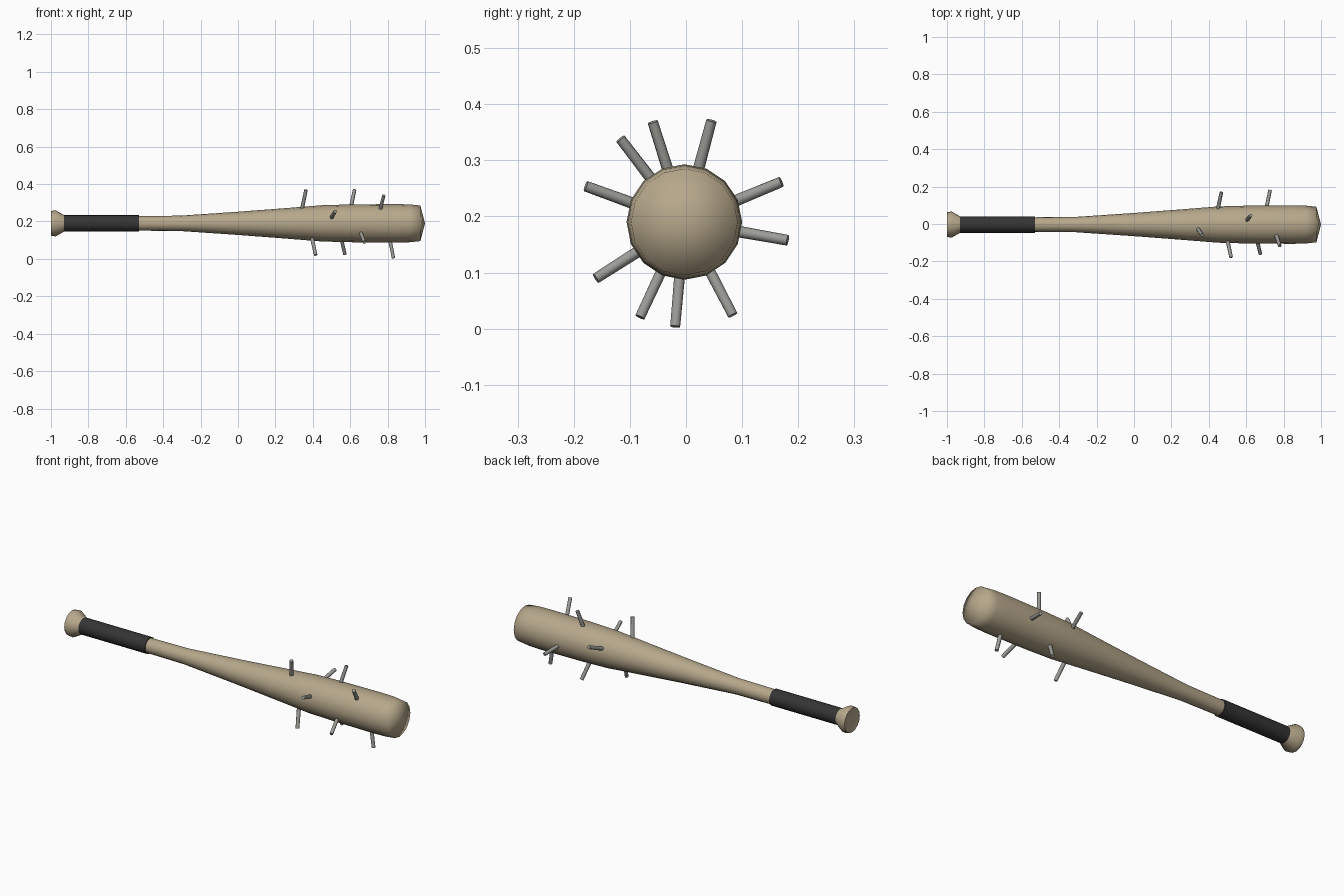
import bpy, bmesh, math
from mathutils import Vector

if "Cube" in bpy.data.objects:
    bpy.data.objects.remove(bpy.data.objects["Cube"])

CY, CZ = -0.003, 0.19   # bat axis runs along x


def material(name, color):
    m = bpy.data.materials.new(name)
    m.diffuse_color = (*color, 1)
    m.use_nodes = True
    m.node_tree.nodes["Principled BSDF"].inputs["Base Color"].default_value = m.diffuse_color
    return m


def lathe(name, profile, sides, mat, angle):
    """Spin (x, radius) pairs round the bat axis; radius 0 makes a pole."""
    bm = bmesh.new()
    rings = []
    for x, r in profile:
        n = sides if r > 0 else 1
        rings.append([bm.verts.new((x, r * math.sin(math.tau * i / sides),
                                    r * math.cos(math.tau * i / sides))) for i in range(n)])
    for a, b in zip(rings, rings[1:]):
        for i in range(sides):
            j = (i + 1) % sides
            quad = [a[i % len(a)], a[j % len(a)], b[j % len(b)], b[i % len(b)]]
            bm.faces.new(list(dict.fromkeys(quad)))
    bmesh.ops.recalc_face_normals(bm, faces=bm.faces)
    return finish(bm, name, mat, angle, (0, CY, CZ))


def finish(bm, name, mat, angle, location=(0, 0, 0)):
    me = bpy.data.meshes.new(name)
    bm.to_mesh(me)
    bm.free()
    ob = bpy.data.objects.new(name, me)
    ob.location = location
    bpy.context.collection.objects.link(ob)
    me.materials.append(mat)
    bpy.ops.object.select_all(action='DESELECT')
    ob.select_set(True)
    bpy.context.view_layer.objects.active = ob
    bpy.ops.object.shade_smooth_by_angle(angle=math.radians(angle))
    return ob


wood = material("wood", (0.47, 0.39, 0.26))
tape = material("tape", (0.035, 0.035, 0.035))
steel = material("steel", (0.33, 0.33, 0.31))

# Wooden body with knob, tapered handle and barrel
lathe("bat_body", [(-0.985, 0), (-1.0, 0.066), (-0.975, 0.07), (-0.93, 0.044),
                   (-0.90, 0.039), (-0.53, 0.039), (-0.31, 0.041), (0.0, 0.062),
                   (0.25, 0.081), (0.45, 0.097), (0.60, 0.101), (0.85, 0.103),
                   (0.92, 0.101), (0.975, 0.095), (1.0, 0)], 16, wood, 80)

# Taped grip
lathe("grip_tape", [(-0.93, 0), (-0.93, 0.044), (-0.53, 0.044), (-0.53, 0)], 16, tape, 40)

# Nails spiralling round the barrel, leaning towards the tip
for i in range(10):
    a = math.radians(107.5 + 137.5 * i)
    x = 0.345 + 0.052 * i
    out = Vector((0, math.cos(a), math.sin(a)))
    origin = Vector((x, CY, CZ))
    base = origin + out * 0.07 + Vector((-0.005, 0, 0))
    tip = origin + out * 0.187 + Vector((0.0185, 0, 0))
    axis = tip - base
    bm = bmesh.new()
    bmesh.ops.create_cone(bm, cap_ends=True, segments=8, radius1=0.0105,
                          radius2=0.0095, depth=axis.length)
    rot = axis.to_track_quat('Z', 'Y').to_matrix().to_4x4()
    bmesh.ops.transform(bm, matrix=rot, verts=bm.verts)
    bmesh.ops.translate(bm, vec=(base + tip) / 2, verts=bm.verts)
    finish(bm, f"nail_{i + 1}", steel, 50)
